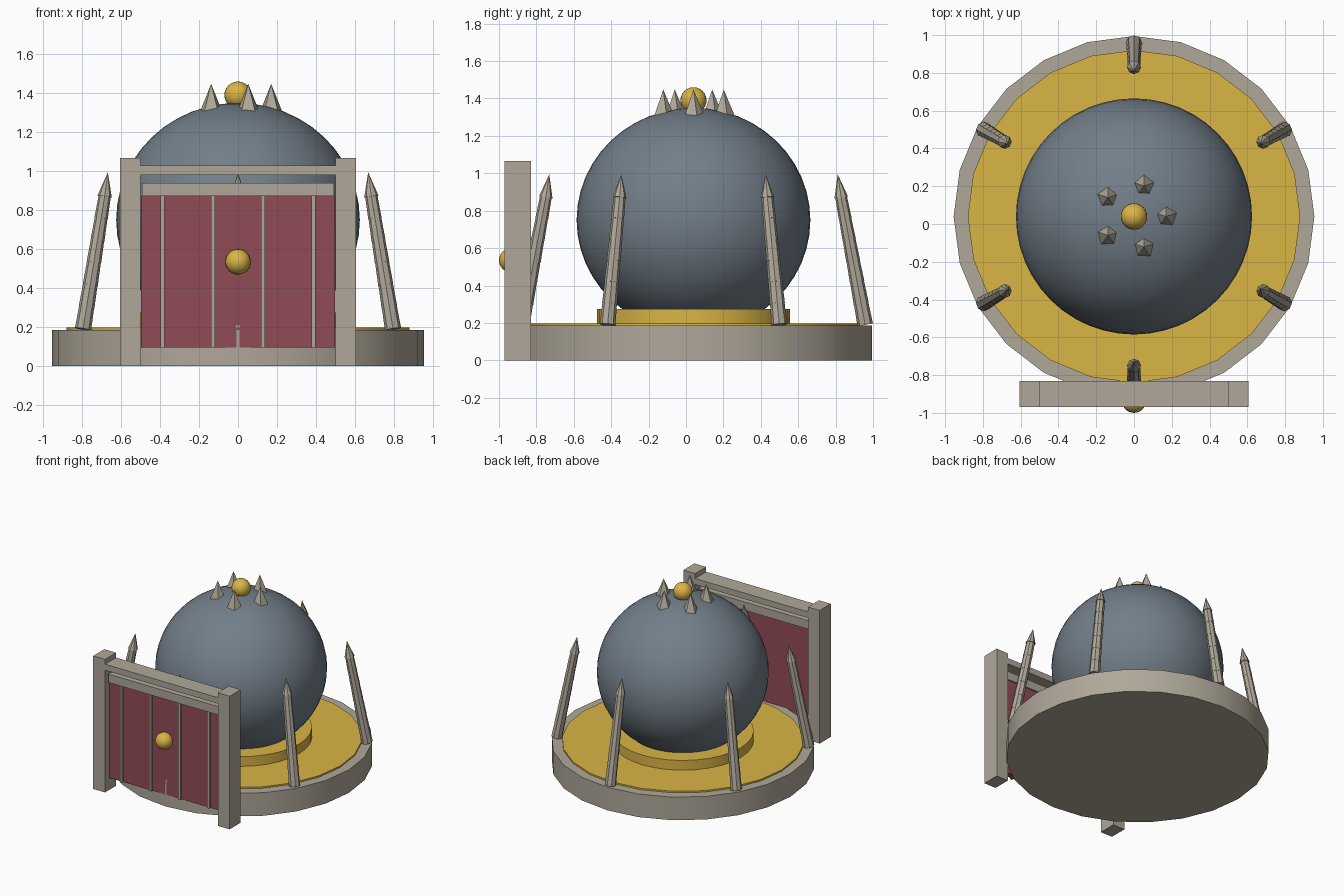
import bpy
from math import sin, cos, tau, radians
from mathutils import Vector

if "Cube" in bpy.data.objects:
    bpy.data.objects.remove(bpy.data.objects["Cube"])

CY = 0.04  # centre of the round parts in y


def material(name, rgb):
    m = bpy.data.materials.new(name)
    m.diffuse_color = (*rgb, 1)
    m.use_nodes = True
    m.node_tree.nodes["Principled BSDF"].inputs["Base Color"].default_value = m.diffuse_color
    return m


GOLD = material("gold", (0.70, 0.46, 0.06))
SLATE = material("slate", (0.17, 0.21, 0.25))
RED = material("red", (0.28, 0.07, 0.09))
BONE = material("bone", (0.43, 0.39, 0.32))


def finish(name, mat, smooth=True):
    ob = bpy.context.object
    ob.name = name
    ob.data.materials.append(mat)
    if smooth:
        bpy.ops.object.shade_smooth_by_angle(angle=radians(30))
    return ob


def disk(name, r, z0, z1, mat, sides=24):
    bpy.ops.mesh.primitive_cylinder_add(vertices=sides, radius=r, depth=z1 - z0,
                                        location=(0, CY, (z0 + z1) / 2))
    return finish(name, mat)


def ball(name, loc, r, mat, segs=24, rings=12):
    bpy.ops.mesh.primitive_uv_sphere_add(segments=segs, ring_count=rings,
                                         radius=1, location=loc)
    bpy.context.object.scale = r
    return finish(name, mat)


def box(name, x, y, z, mat):
    bpy.ops.mesh.primitive_cube_add(
        size=1, location=[(a + b) / 2 for a, b in (x, y, z)])
    bpy.context.object.scale = [b - a for a, b in (x, y, z)]
    return finish(name, mat, False)


def cone(name, p, q, r1, r2, sides, mat):
    d = q - p
    bpy.ops.mesh.primitive_cone_add(vertices=sides, radius1=r1, radius2=r2,
                                    depth=d.length, location=(p + q) / 2)
    bpy.context.object.rotation_euler = Vector((0, 0, 1)).rotation_difference(d).to_euler()
    return finish(name, mat)


# Round base, gold floor and pedestal
disk("base", 0.955, 0, 0.185, BONE)
disk("gold_floor", 0.88, 0.15, 0.197, GOLD)
disk("pedestal", 0.515, 0.18, 0.275, GOLD, 32)

# Main dome and its finial
ball("dome", (0, CY, 0.75), (0.625, 0.625, 0.6), SLATE, 48, 24)
ball("finial", (0, CY, 1.39), (0.07,) * 3, GOLD)

# Crown of five small spikes
for i in range(5):
    a = i * tau / 5
    p = Vector((0.17 * cos(a), CY + 0.17 * sin(a), 1.305))
    cone("crown_spike", p, p + Vector((0, 0, 0.143)), 0.06, 0, 5, BONE)

# Six leaning segmented tusks with pointed tips
SEGS = 6
for i in range(6):
    a = tau / 12 + i * tau / 6
    out = Vector((cos(a), sin(a), 0))
    foot = out * 0.918 + Vector((0, CY, 0.19))
    neck = out * 0.79 + Vector((0, CY, 0.87))
    tip = out * 0.771 + Vector((0, CY, 0.995))
    for s in range(SEGS):
        r = 0.042 - 0.0015 * s
        cone("tusk_segment", foot.lerp(neck, s / SEGS), foot.lerp(neck, (s + 1) / SEGS),
             r, r - 0.003, 8, BONE)
    cone("tusk_tip", neck, tip, 0.037, 0, 8, BONE)

# Gate posts and beams
for s in (-1, 1):
    box("gate_post", sorted((s * 0.5, s * 0.605)), (-0.97, -0.83), (0, 1.067), BONE)
box("top_beam", (-0.5, 0.5), (-0.97, -0.83), (0.98, 1.028), BONE)
box("door_rail", (-0.492, 0.492), (-0.94, -0.86), (0.873, 0.94), BONE)

# Door with vertical bars and a round knob
box("door", (-0.498, 0.498), (-0.914, -0.87), (0.095, 0.873), RED)
for x in (-0.387, -0.129, 0.129, 0.387):
    box("door_bar", (x - 0.01, x + 0.01), (-0.93, -0.90), (0.095, 0.873), BONE)
ball("door_knob", (0, -0.935, 0.535), (0.065,) * 3, GOLD)
